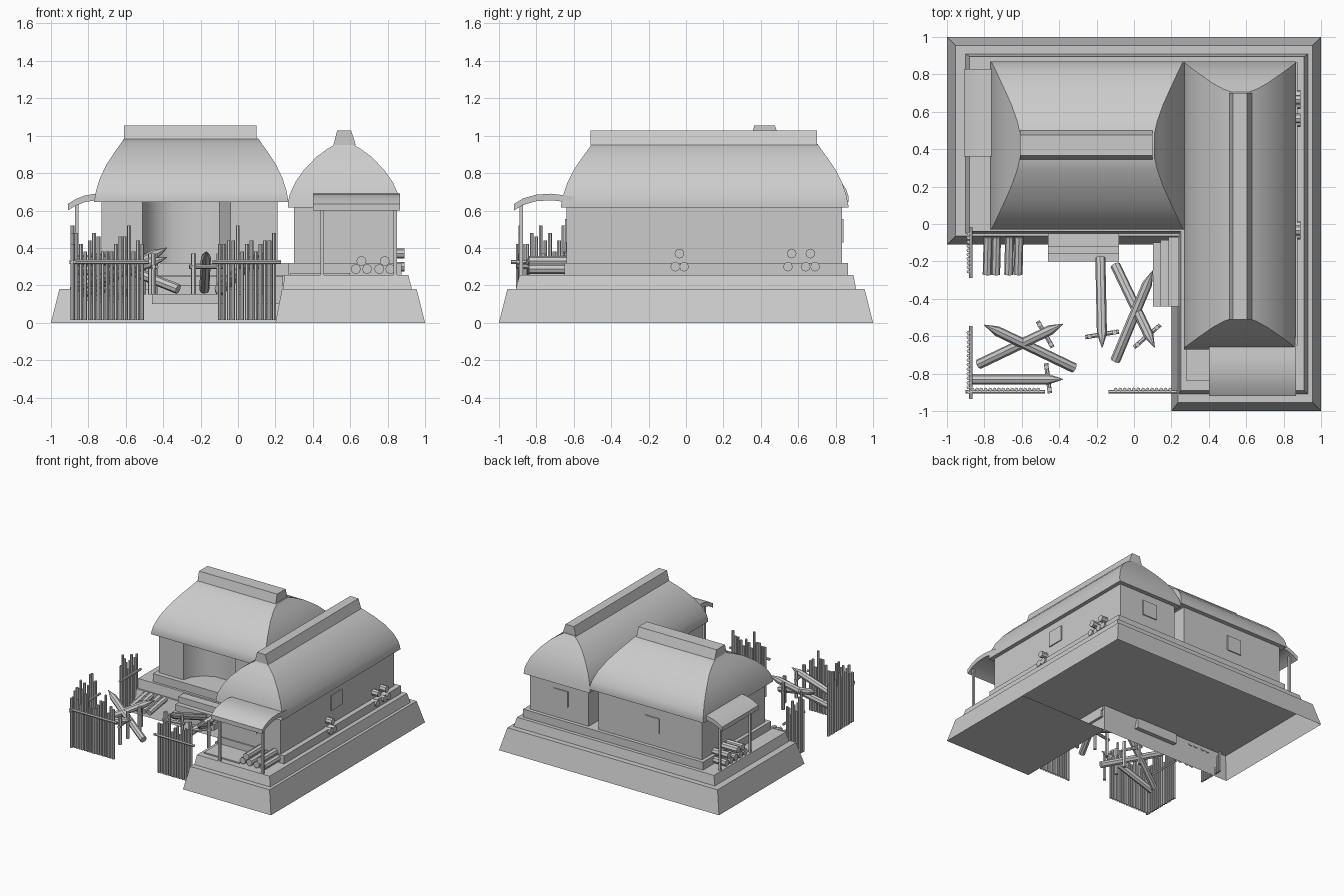
import bpy, bmesh, math, random
from mathutils import Vector

random.seed(4)
cube = bpy.data.objects.get("Cube")
if cube:
    bpy.data.objects.remove(cube, do_unlink=True)

grey = bpy.data.materials.new("plain grey")
grey.use_nodes = True
COLOR = (0.6, 0.6, 0.6, 1)
grey.diffuse_color = COLOR
grey.node_tree.nodes["Principled BSDF"].inputs["Base Color"].default_value = COLOR


def finish(name, bm, smooth=0, normals=True):
    if normals:
        bmesh.ops.recalc_face_normals(bm, faces=bm.faces)
    mesh = bpy.data.meshes.new(name)
    bm.to_mesh(mesh)
    bm.free()
    mesh.materials.append(grey)
    ob = bpy.data.objects.new(name, mesh)
    bpy.context.collection.objects.link(ob)
    if smooth:
        bpy.ops.object.select_all(action='DESELECT')
        ob.select_set(True)
        bpy.context.view_layer.objects.active = ob
        bpy.ops.object.shade_smooth_by_angle(angle=math.radians(smooth))
    return ob


def loft(bm, rings, bottom=True, top=True):
    """Skin a stack of equal-sized rings of points."""
    rows = [[bm.verts.new(p) for p in ring] for ring in rings]
    n = len(rows[0])
    for a, b in zip(rows, rows[1:]):
        for i in range(n):
            j = (i + 1) % n
            bm.faces.new((a[i], a[j], b[j], b[i]))
    if bottom:
        bm.faces.new(rows[0][::-1])
    if top:
        bm.faces.new(rows[-1])


def rect(x0, x1, y0, y1, z):
    return [(x0, y0, z), (x1, y0, z), (x1, y1, z), (x0, y1, z)]


def ell(x0, x1, y0, y1, xi, yi, z):
    return [(x0, y1, z), (x0, yi, z), (xi, yi, z), (xi, y0, z), (x1, y0, z), (x1, y1, z)]


def add_box(bm, x0, x1, y0, y1, z0, z1):
    loft(bm, [rect(x0, x1, y0, y1, z0), rect(x0, x1, y0, y1, z1)])


def box(name, *size):
    bm = bmesh.new()
    add_box(bm, *size)
    return finish(name, bm)


def add_log(bm, a, b, r, sides=8, tip=0):
    """Round bar from a to b, with an optional sharpened end at b."""
    a, b = Vector(a), Vector(b)
    d = (b - a).normalized()
    u = d.orthogonal().normalized()
    v = d.cross(u)

    def ring(c, rad):
        turns = [math.tau * i / sides for i in range(sides)]
        return [c + (u * math.cos(t) + v * math.sin(t)) * rad for t in turns]
    rings = [ring(a, r), ring(b - d * tip, r)]
    if tip:
        rings.append(ring(b, r * 0.08))
    loft(bm, rings)


# Stepped base: back part is open below, front wing is closed
bm = bmesh.new()
loft(bm, [ell(-1, 1, -1, 1, 0.2, -0.11, 0),
          ell(-0.955, 0.955, -0.955, 0.955, 0.235, -0.065, 0.18)], bottom=False)
finish("base", bm)
bm = bmesh.new()
bm.faces.new([bm.verts.new(p) for p in reversed(rect(0.2, 1, -1, -0.11, 0))])
finish("base_underside", bm, normals=False)
bm = bmesh.new()
loft(bm, [ell(-0.9, 0.93, -0.91, 0.91, 0.24, -0.05, 0.18),
          ell(-0.88, 0.91, -0.89, 0.895, 0.25, -0.04, 0.255)])
finish("terrace", bm)
box("porch_floor", 0.28, 0.6, -0.84, -0.64, 0.25, 0.265)
box("right_plinth", 0.27, 0.875, -0.65, 0.865, 0.25, 0.32)
box("left_plinth", -0.76, 0.27, -0.02, 0.865, 0.25, 0.32)

# Walls: the left house has a rounded entry recess
box("right_house_walls", 0.3, 0.835, -0.64, 0.835, 0.32, 0.63)
recess = [(-0.51, 0.02), (-0.49, 0.09), (-0.43, 0.16), (-0.35, 0.2),
          (-0.2, 0.2), (-0.1, 0.17), (-0.04, 0.02)]
plan = [(-0.73, 0.835), (-0.73, 0.02)] + recess + [(0.21, 0.02), (0.21, 0.835)]
bm = bmesh.new()
loft(bm, [[(x, y, z) for x, y in plan] for z in (0.32, 0.66)])
finish("left_house_walls", bm, 50)


# Curved hipped thatch roofs with ridge caps
PROFILE = [(0, 1, 0), (.08, 1, .03), (.2, .97, .08), (.4, .87, .22), (.6, .71, .43),
           (.8, .49, .71), (.93, .29, .91), (1, .15, 1)]


def roof(name, x0, x1, y0, y1, z0, z1, hip, along_x):
    rings = []
    for h, w, e in PROFILE:
        inset = e * hip
        if along_x:
            side = (1 - w) * (y1 - y0) / 2
            rings.append(rect(x0 + inset, x1 - inset, y0 + side, y1 - side, z0 + h * (z1 - z0)))
        else:
            side = (1 - w) * (x1 - x0) / 2
            rings.append(rect(x0 + side, x1 - side, y0 + inset, y1 - inset, z0 + h * (z1 - z0)))
    bm = bmesh.new()
    loft(bm, rings)
    finish(name, bm, 25)


roof("left_roof", -0.77, 0.27, -0.03, 0.87, 0.645, 0.985, 0.16, True)
roof("right_roof", 0.267, 0.867, -0.67, 0.87, 0.615, 0.955, 0.165, False)
bm = bmesh.new()
loft(bm, [rect(-0.61, 0.1, 0.345, 0.5, 0.98), rect(-0.61, 0.1, 0.365, 0.475, 1.055)])
loft(bm, [rect(0.51, 0.63, -0.51, 0.7, 0.95), rect(0.53, 0.605, -0.51, 0.7, 1.027)])
finish("ridge_caps", bm)


# Arched porch canopies on posts
def canopy(name, arc, place):
    section = arc + [(d, z - 0.035) for d, z in reversed(arc)]
    bm = bmesh.new()
    loft(bm, [[place(d, z, end) for d, z in section] for end in (0, 1)])
    finish(name, bm, 30)


canopy("front_canopy", [(-.92, .635), (-.87, .665), (-.8, .685), (-.72, .69), (-.6, .675)],
       lambda d, z, e: (0.4 + 0.465 * e, d, z))
canopy("side_canopy", [(-.91, .635), (-.87, .66), (-.82, .68), (-.76, .69), (-.69, .68)],
       lambda d, z, e: (d, 0.36 + 0.47 * e, z))
bm = bmesh.new()
for x, y in [(0.45, -0.88), (0.84, -0.88), (-0.862, 0.4), (-0.862, 0.79)]:
    add_box(bm, x - 0.009, x + 0.009, y - 0.009, y + 0.009, 0.25, 0.64)
finish("porch_posts", bm)

# Shuttered windows
box("front_window", 0.49, 0.62, -0.648, -0.63, 0.43, 0.555)
box("side_window", 0.82, 0.843, 0.01, 0.15, 0.43, 0.555)
for x in (0.55, -0.28):
    box("back_window", x - 0.065, x + 0.065, 0.82, 0.843, 0.43, 0.555)

# Steps up to the terrace
bm = bmesh.new()
for i in range(3):
    z = 0.2 - 0.05 * i
    add_box(bm, -0.46, -0.08, -0.12 - 0.04 * i, -0.05, z, z + 0.05)
    add_box(bm, 0.185 - 0.042 * i, 0.24, -0.44, -0.07 - 0.015 * i, z, z + 0.05)
finish("steps", bm)

# Firewood piles
bm = bmesh.new()
for y, z in [(-.057, .3), (-.01, .3), (-.035, .37), (.545, .3), (.565, .37),
             (.64, .3), (.69, .3), (.665, .37)]:
    add_log(bm, (0.8, y, z), (0.89, y, z), 0.026)
for x in (0.66, 0.785):
    for dx, z in [(-.03, .287), (.03, .287), (0, .33)]:
        add_log(bm, (x + dx, -0.84, z), (x + dx, -0.62, z), 0.027)
for y in (0.47, 0.53, 0.59, 0.65, 0.71):
    add_log(bm, (-0.87, y, 0.283), (-0.7, y, 0.283), 0.027)
for y in (0.5, 0.56, 0.68):
    add_log(bm, (-0.87, y, 0.335), (-0.7, y, 0.335), 0.027)
for x in (-0.785, -0.74, -0.67, -0.62):
    add_log(bm, (x, -0.27, 0.13), (x + 0.005, -0.07, 0.17), 0.024)
finish("firewood", bm, 35)

# Sharpened barricade logs leaning on small trestles
bm = bmesh.new()
for a, b in [((-.18, -.18, .18), (-.17, -.66, .38)), ((-.1, -.22, .17), (.11, -.66, .36)),
             ((-.1, -.73, .18), (.1, -.25, .36)), ((-.32, -.77, .18), (-.8, -.54, .37)),
             ((-.83, -.75, .16), (-.38, -.535, .4)), ((-.87, -.83, .19), (-.38, -.83, .35))]:
    add_log(bm, a, b, 0.027, 8, 0.08)
finish("barricade_spikes", bm, 35)
bm = bmesh.new()
for x, y, dx, dy in [(-.475, -.59, .04, -.07), (-.46, -.825, .01, -.08),
                     (-.17, -.59, .09, .015), (.07, -.6, .07, .06)]:
    add_log(bm, (x - dx, y - dy, 0.3), (x + dx, y + dy, 0.3), 0.012, 6)
    for s in (-0.75, 0.75):
        add_log(bm, (x + dx * s, y + dy * s, 0.15), (x + dx * s, y + dy * s, 0.37), 0.014, 6)
finish("barricade_trestles", bm)


# Palisade fences
def fence(name, a, b):
    a, b = Vector(a), Vector(b)
    d = (b - a).normalized()
    side = Vector((-d.y, d.x))
    count = round((b - a).length / 0.0235)
    bm = bmesh.new()
    for i in range(count):
        p = a + (b - a) * ((i + 0.5) / count)
        top = random.choice((0.38, 0.42, 0.44, 0.46, 0.48, 0.52))
        add_log(bm, (p.x, p.y, 0.015), (p.x, p.y, top), 0.0105, 6)
    s, e = a - d * 0.025 + side * 0.012, b + d * 0.025 + side * 0.012
    add_log(bm, (s.x, s.y, 0.325), (e.x, e.y, 0.325), 0.01, 6)
    finish(name, bm)


fence("front_fence_right", (-0.5, -0.885), (-0.875, -0.885))
fence("front_fence_left", (0.205, -0.885), (-0.11, -0.885))
fence("side_fence_front", (-0.885, -0.57), (-0.885, -0.91))
fence("side_fence_back", (-0.885, -0.04), (-0.885, -0.265))
